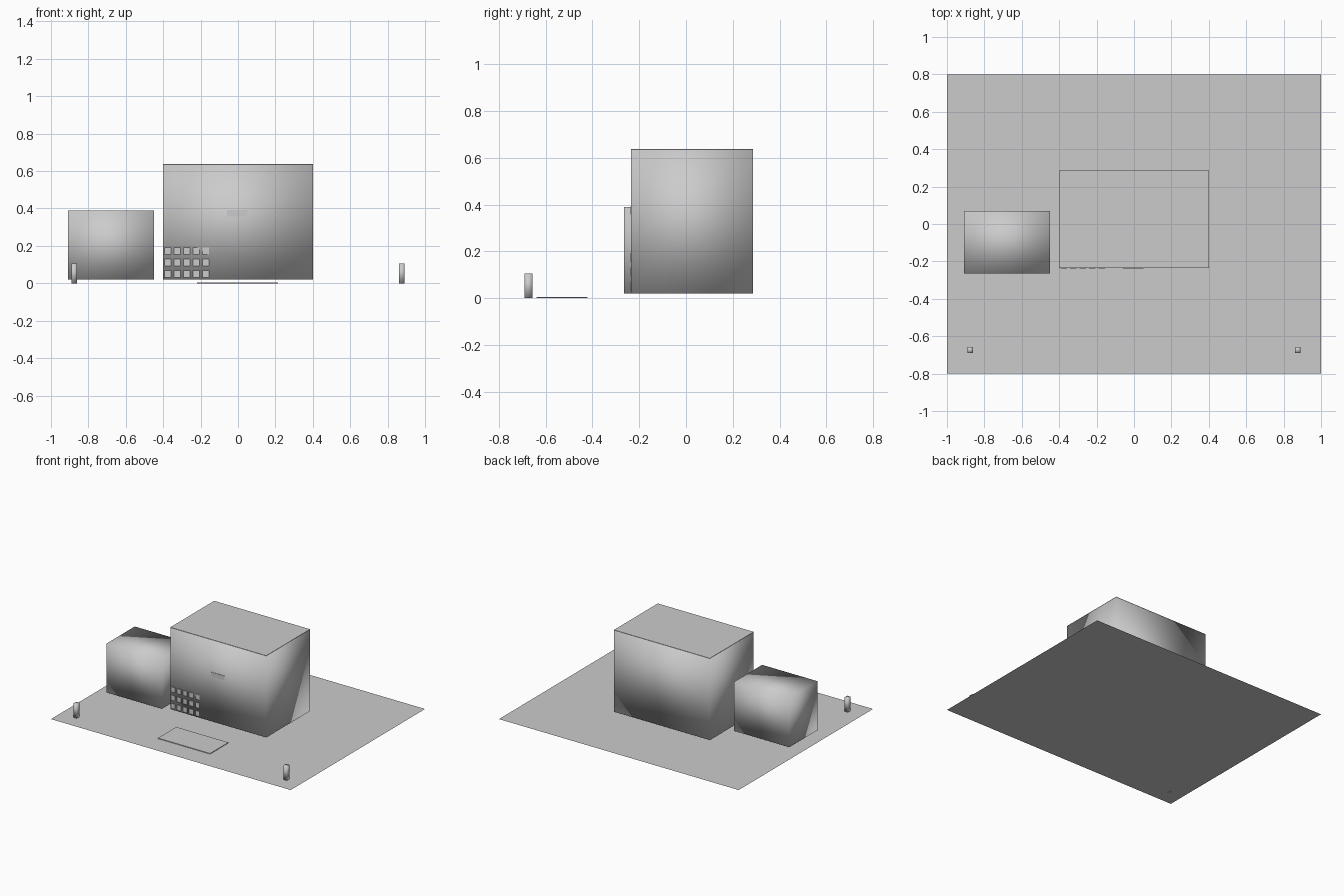
import bpy, bmesh

if "Cube" in bpy.data.objects:
    bpy.data.objects.remove(bpy.data.objects["Cube"])

# One neutral grey for the whole model
grey = bpy.data.materials.new("plain_grey")
grey.diffuse_color = (0.6, 0.6, 0.6, 1)
grey.use_nodes = True
grey.node_tree.nodes["Principled BSDF"].inputs["Base Color"].default_value = grey.diffuse_color


def finish(bm, name, smooth):
    mesh = bpy.data.meshes.new(name)
    for f in bm.faces:
        f.smooth = smooth
    bm.to_mesh(mesh)
    bm.free()
    mesh.materials.append(grey)
    obj = bpy.data.objects.new(name, mesh)
    bpy.context.collection.objects.link(obj)
    return obj


def box(name, x0, x1, y0, y1, z0, z1, smooth=False):
    """Axis-aligned box given by its limits."""
    bm = bmesh.new()
    bmesh.ops.create_cube(bm, size=1)
    for v in bm.verts:
        v.co = (x1 if v.co.x > 0 else x0,
                y1 if v.co.y > 0 else y0,
                z1 if v.co.z > 0 else z0)
    return finish(bm, name, smooth)


# Flat yard sheet
bm = bmesh.new()
bmesh.ops.create_grid(bm, x_segments=1, y_segments=1, size=1)
for v in bm.verts:
    v.co.y *= 0.8
finish(bm, "yard", False)

# Main building with a flat roof sheet
FRONT = -0.235
box("main_building", -0.4, 0.4, FRONT, 0.287, 0.02, 0.635, True)
box("roof_sheet", -0.4, 0.4, FRONT, 0.287, 0.635, 0.637)

# Side building
box("side_building", -0.91, -0.45, -0.265, 0.07, 0.02, 0.39, True)

# Thin plate on the front wall
box("wall_plate", -0.058, 0.052, FRONT - 0.003, FRONT, 0.357, 0.392)

# Small tiles at the lower left of the front wall
for row in range(3):
    for col in range(5):
        x = -0.393 + col * 0.051
        z = 0.03 + row * 0.062
        box("wall_tile", x, x + 0.034, FRONT - 0.003, FRONT, z, z + 0.038)

# Entrance mat
box("entrance_mat", -0.22, 0.215, -0.64, -0.422, 0.0, 0.005)

# Gate posts
for side in (-1, 1):
    cx = side * 0.876
    box("gate_post", cx - 0.015, cx + 0.015, -0.69, -0.657, 0.0, 0.105, True)
